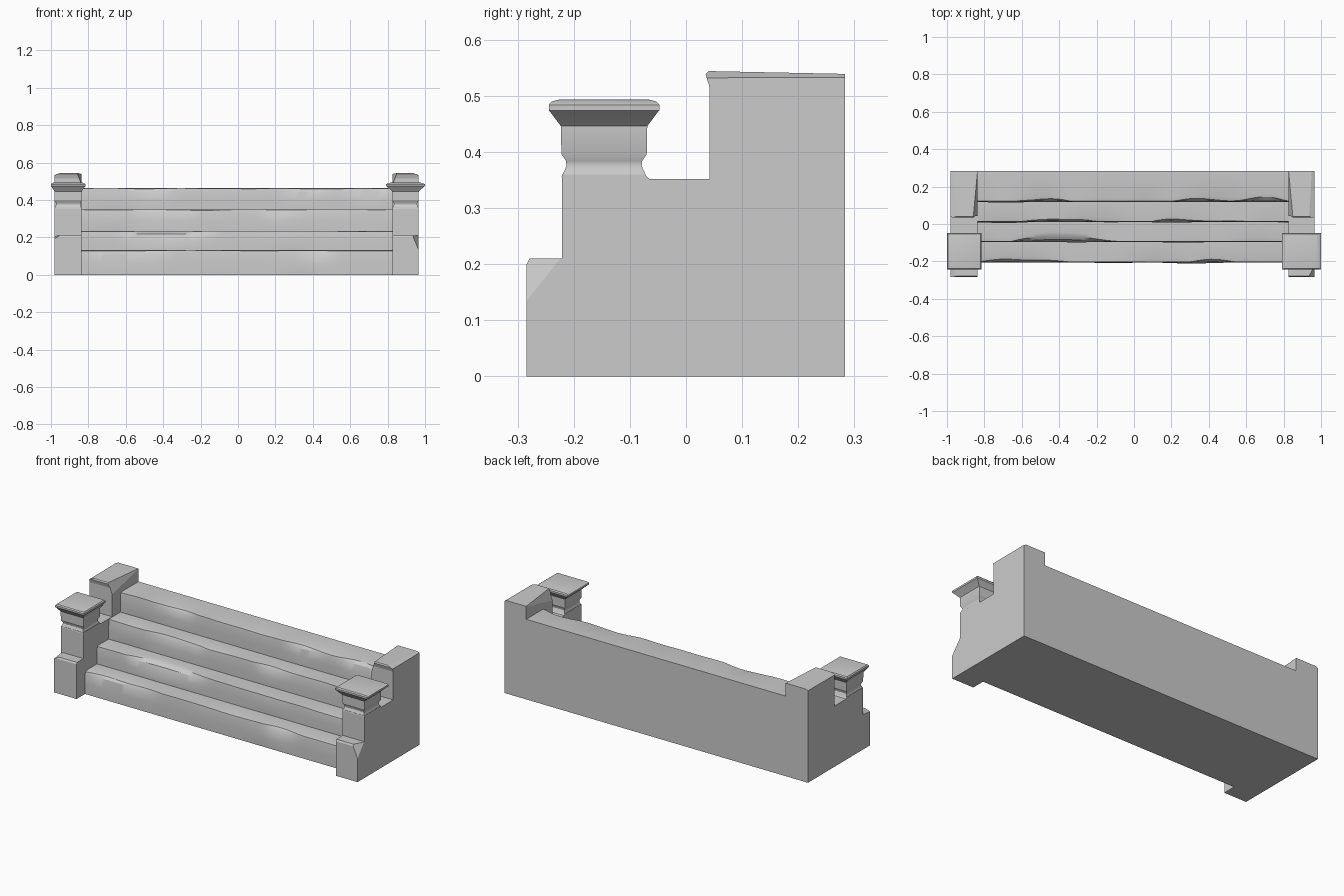
import bpy, bmesh
from mathutils import Vector, noise

if "Cube" in bpy.data.objects:
    bpy.data.objects.remove(bpy.data.objects["Cube"])


def finish(bm, name, smooth=False):
    bmesh.ops.recalc_face_normals(bm, faces=bm.faces)
    me = bpy.data.meshes.new(name)
    bm.to_mesh(me)
    bm.free()
    ob = bpy.data.objects.new(name, me)
    bpy.context.collection.objects.link(ob)
    if smooth:
        bpy.ops.object.select_all(action='DESELECT')
        ob.select_set(True)
        bpy.context.view_layer.objects.active = ob
        bpy.ops.object.shade_smooth_by_angle(angle=0.5)
    return ob


def loft(rings):
    """Closed skin through rings of equal point count, capped at both ends."""
    bm = bmesh.new()
    vs = [[bm.verts.new(p) for p in r] for r in rings]
    n = len(vs[0])
    for a, b in zip(vs, vs[1:]):
        for i in range(n):
            j = (i + 1) % n
            bm.faces.new((a[i], a[j], b[j], b[i]))
    bm.faces.new(vs[0])
    bm.faces.new(vs[-1])
    return bm


def prism(profile, x0, x1):
    return loft([[(x, y, z) for y, z in profile] for x in (x0, x1)])


def chip(bm, p, q, r):
    """Slice off a worn corner along the plane through three points."""
    p, q, r = Vector(p), Vector(q), Vector(r)
    no = (q - p).cross(r - p).normalized()
    mid = sum((v.co for v in bm.verts), Vector()) / len(bm.verts)
    if no.dot(mid - p) > 0:
        no = -no
    res = bmesh.ops.bisect_plane(bm, geom=bm.verts[:] + bm.edges[:] + bm.faces[:],
                                 plane_co=p, plane_no=no, clear_outer=True)
    edges = [e for e in res['geom_cut'] if isinstance(e, bmesh.types.BMEdge)]
    if edges:
        bmesh.ops.contextual_create(bm, geom=edges)


# Worn flight of four steps
FRONTS = [-0.207, -0.097, 0.010, 0.118]
TOPS = [0.132, 0.235, 0.350, 0.464]


def wear(x, k, freq):
    return noise.noise(Vector((x * freq, k * 7.3, 1.7)))


def step_ring(x):
    ring = [(x, 0.283, 0.0)]
    z0 = 0.0
    for k, (y, z) in enumerate(zip(FRONTS, TOPS)):
        bulge = 0.010 * wear(x, k, 3)
        back = 0.004 + 0.045 * max(0.0, wear(x, k + 10, 3.5) - 0.1)
        sag = 0.004 * wear(x, k + 20, 5)
        h = z - z0
        ring += [(x, y, z0),
                 (x, y - max(0, bulge), z0 + 0.45 * h),
                 (x, y + 0.4 * back, z - 0.018),
                 (x, y + back, z + sag - 0.003),
                 (x, y + back + 0.018, z)]
        z0 = z
    ring.append((x, 0.283, z0))
    return ring


N = 64
finish(loft([step_ring(-0.838 + 1.666 * i / N) for i in range(N + 1)]), "steps", True)

# Side walls with raised rear block, front plinth and capped post
WALL = [(-0.221, 0), (0.283, 0), (0.283, 0.539), (0.040, 0.544), (0.035, 0.538),
        (0.042, 0.515), (0.042, 0.352), (-0.066, 0.352), (-0.074, 0.36), (-0.221, 0.36)]
PLINTH = [(-0.284, 0), (-0.220, 0), (-0.220, 0.210), (-0.279, 0.210), (-0.284, 0.200)]
POST = [(0.355, 0), (0.366, -0.005), (0.375, -0.009), (0.384, -0.008), (0.396, 0),
        (0.446, 0.001), (0.470, 0.019), (0.474, 0.0225), (0.484, 0.0225),
        (0.490, 0.017), (0.493, 0.005)]

for side, x0, x1, spread in (("left", -0.98, -0.836, 0.9), ("right", 0.826, 0.965, 1.5)):
    s = -1 if side == "left" else 1
    outer, inner = (x0, x1) if s < 0 else (x1, x0)

    wall = prism(WALL, x0, x1)
    chip(wall, (inner, 0.283, 0.537), (inner + s * 0.024, 0.04, 0.546), (inner, 0.04, 0.48))
    chip(wall, (outer, 0.283, 0.533), (outer, 0.04, 0.532), (outer - s * 0.03, 0.04, 0.5445))
    finish(wall, side + "_wall")

    plinth = prism(PLINTH, x0, x1)
    if s > 0:
        chip(plinth, (outer, -0.284, 0.135), (outer, -0.224, 0.210), (outer - 0.03, -0.284, 0.205))
    else:
        chip(plinth, (outer, -0.284, 0.195), (outer, -0.221, 0.203), (outer + 0.03, -0.284, 0.21))
    finish(plinth, side + "_plinth")

    rings = []
    for z, o in POST:
        ox = o * (spread if o > 0 else 0.8)
        rings.append([(x0 - ox, -0.222 - o, z), (x1 + ox, -0.222 - o, z),
                      (x1 + ox, -0.070 + o, z), (x0 - ox, -0.070 + o, z)])
    finish(loft(rings), side + "_post", True)
